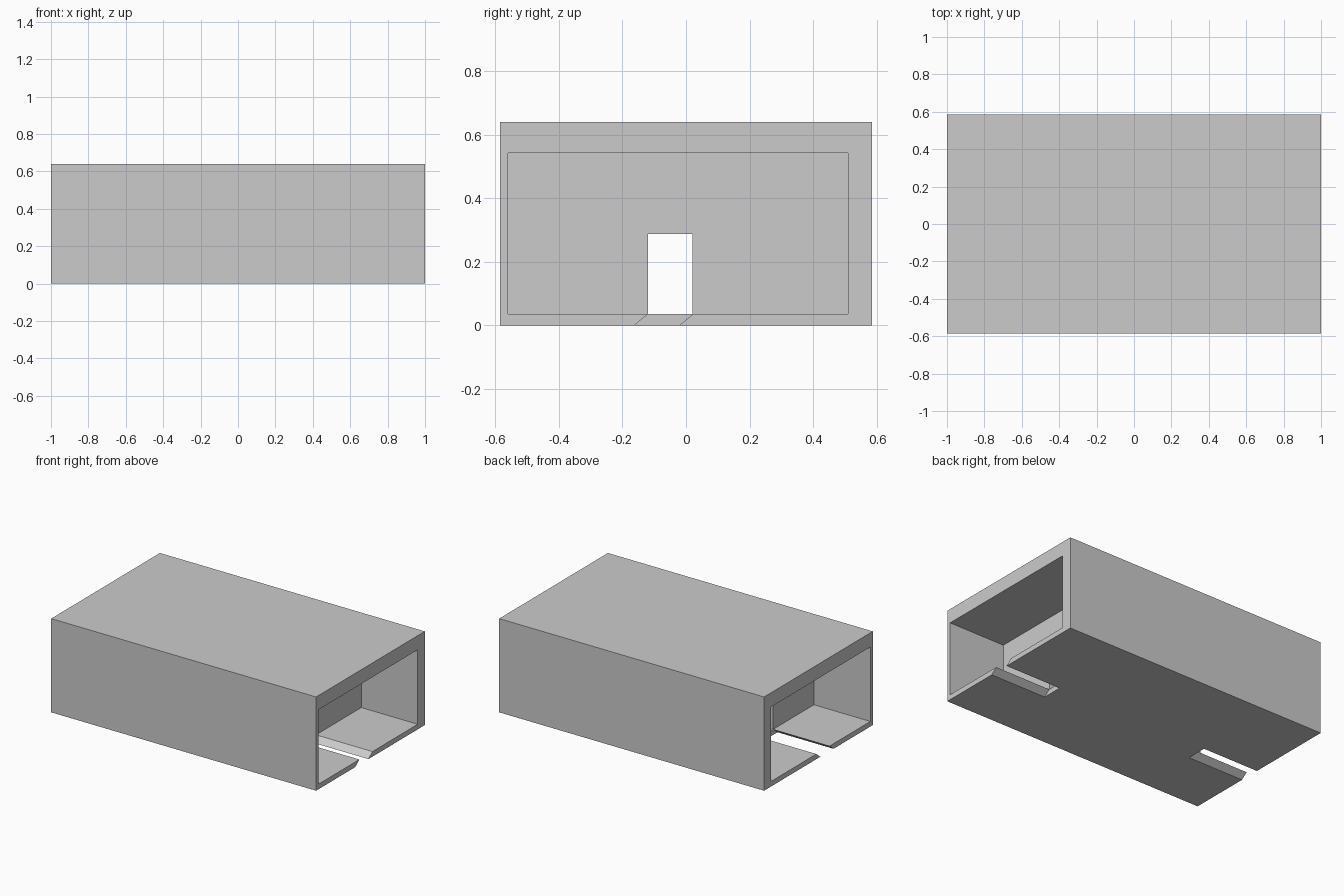
import bpy, bmesh

if "Cube" in bpy.data.objects:
    bpy.data.objects.remove(bpy.data.objects["Cube"])

HALF_L, HALF_W, HEIGHT = 1.0, 0.586, 0.64
FLOOR = 0.035      # floor plate thickness
WALL_X = 0.574     # where the solid centre block begins


def prism(name, profile, x0, x1):
    """Extrude a (y, z) profile along x from x0 to x1."""
    bm = bmesh.new()
    face = bm.faces.new([bm.verts.new((x0, y, z)) for y, z in profile])
    ext = bmesh.ops.extrude_face_region(bm, geom=[face])
    moved = [v for v in ext["geom"] if isinstance(v, bmesh.types.BMVert)]
    bmesh.ops.translate(bm, verts=moved, vec=(x1 - x0, 0, 0))
    bmesh.ops.recalc_face_normals(bm, faces=bm.faces)
    mesh = bpy.data.meshes.new(name)
    bm.to_mesh(mesh)
    bm.free()
    obj = bpy.data.objects.new(name, mesh)
    bpy.context.collection.objects.link(obj)
    return obj


def rect(y0, y1, z0, z1):
    return [(y0, z0), (y1, z0), (y1, z1), (y0, z1)]


def cut(target, cutter):
    """Subtract the cutter, apply the result and discard the cutter."""
    mod = target.modifiers.new("cut", "BOOLEAN")
    mod.operation, mod.solver, mod.object = "DIFFERENCE", "EXACT", cutter
    bpy.context.view_layer.objects.active = target
    bpy.ops.object.modifier_apply(modifier=mod.name)
    bpy.data.objects.remove(cutter, do_unlink=True)


# Outer block
block = prism("hollow_block", rect(-HALF_W, HALF_W, 0, HEIGHT), -HALF_L, HALF_L)

# Room recess at each end, with a slanted slot through its floor plate
slope = 0.043 / FLOOR
low, high = -0.01, FLOOR + 0.02
slot = [(-0.163 + slope * low, low), (-0.021 + slope * low, low),
        (-0.021 + slope * high, high), (-0.163 + slope * high, high)]
for side in (-1, 1):
    cut(block, prism("room_cutter", rect(-0.56, 0.51, FLOOR, 0.543),
                     side * WALL_X, side * 1.1))
    cut(block, prism("slot_cutter", slot, side * (WALL_X + 0.003), side * 1.1))

# Doorway passage joining the two rooms
cut(block, prism("doorway_cutter", rect(-0.12, 0.02, FLOOR, 0.288), -0.7, 0.7))
